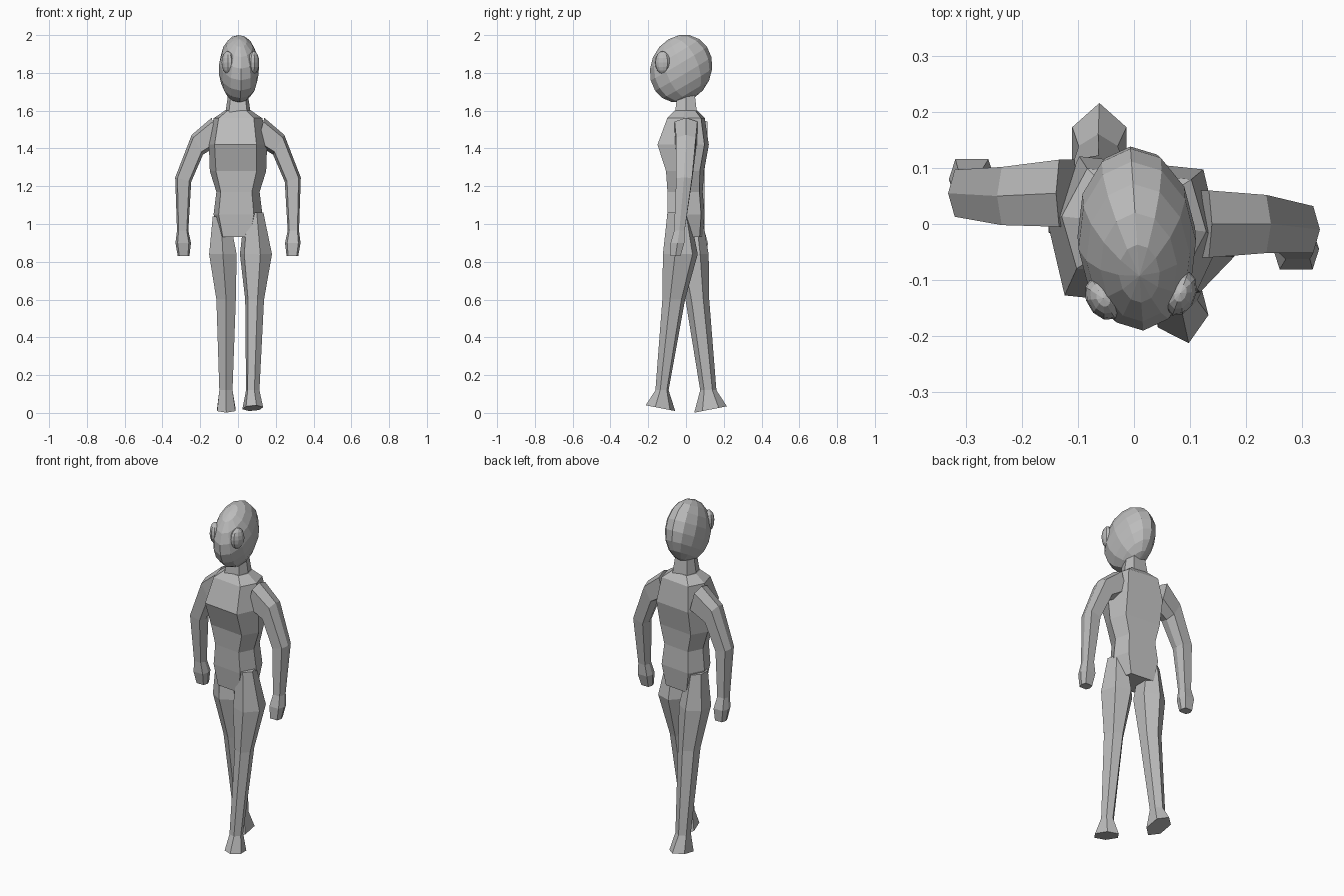
import bpy
import bmesh
from math import radians, cos, sin, pi
from mathutils import Vector, Matrix

if "Cube" in bpy.data.objects:
    bpy.data.objects.remove(bpy.data.objects["Cube"], do_unlink=True)

grey = bpy.data.materials.new("plain_grey")
grey.use_nodes = True
colour = (0.5, 0.5, 0.5, 1)
grey.diffuse_color = colour
grey.node_tree.nodes["Principled BSDF"].inputs["Base Color"].default_value = colour

POINTED = [(cos(pi / 2 + i * pi / 3), sin(pi / 2 + i * pi / 3)) for i in range(6)]
BLOCKY = [(1, 0), (0.72, 1), (-0.72, 1), (-1, 0), (-0.72, -1), (0.72, -1)]
WIDE = [(u * 1.12, v) for u, v in POINTED]


def finish(name, bm):
    bmesh.ops.recalc_face_normals(bm, faces=bm.faces)
    mesh = bpy.data.meshes.new(name)
    bm.to_mesh(mesh)
    bm.free()
    mesh.materials.append(grey)
    obj = bpy.data.objects.new(name, mesh)
    bpy.context.collection.objects.link(obj)
    return obj


def loft(name, section, rings, spin=0):
    """Skin rings of (x, y, z, half width, half depth, roll, pitch)."""
    bm = bmesh.new()
    loops = []
    for x, y, z, w, d, roll, pitch in rings:
        turn = (Matrix.Rotation(radians(-roll), 3, 'Y')
                @ Matrix.Rotation(radians(pitch), 3, 'X')
                @ Matrix.Rotation(radians(spin), 3, 'Z'))
        loops.append([bm.verts.new(turn @ Vector((u * w, v * d, 0)) + Vector((x, y, z)))
                      for u, v in section])
    for a, b in zip(loops, loops[1:]):
        for i in range(len(section)):
            j = (i + 1) % len(section)
            bm.faces.new((a[i], a[j], b[j], b[i]))
    bm.faces.new(loops[0])
    bm.faces.new(loops[-1])
    return finish(name, bm)


def ellipsoid(name, centre, radii, sides, bands, pole, yaw, lean=0):
    bm = bmesh.new()
    bmesh.ops.create_uvsphere(bm, u_segments=sides, v_segments=bands, radius=1)
    tip = Matrix.Rotation(radians(pole), 3, 'X')
    turn = Matrix.Rotation(radians(yaw), 3, 'Z')
    for v in bm.verts:
        p = tip @ v.co
        p = Vector((p.x * radii[0], p.y * radii[1], p.z * radii[2]))
        p.y += lean * p.z
        v.co = turn @ p + Vector(centre)
    return finish(name, bm)


# Torso, twisted slightly with the stride
loft("torso", BLOCKY, [
    (0, 0, 0.93, 0.1, 0.08, 0, 0),
    (0, 0, 1.05, 0.13, 0.09, 0, 0),
    (0, -0.005, 1.17, 0.115, 0.085, 0, 0),
    (0, -0.005, 1.28, 0.15, 0.09, 0, 0),
    (0, -0.015, 1.42, 0.155, 0.125, 0, 0),
    (0, 0, 1.56, 0.13, 0.09, 0, 0),
    (0, 0, 1.6, 0.07, 0.055, 0, 0)], spin=-6)
loft("neck", BLOCKY, [
    (0, 0, 1.57, 0.07, 0.06, 0, 0),
    (0, 0, 1.7, 0.05, 0.045, 0, 0)])

# Head and eyes
ellipsoid("head", (0.005, -0.026, 1.822), (0.107, 0.165, 0.18), 12, 9, 30, 4, 0.1)
ellipsoid("right_eye", (-0.055, -0.133, 1.855), (0.03, 0.042, 0.06), 10, 8, 0, 30)
ellipsoid("left_eye", (0.083, -0.124, 1.855), (0.028, 0.042, 0.06), 10, 8, 0, -20)

# Arms: shared outline, each with its own swing
ARM = [(0.12, 1.49, 0.075, 0.06, 75), (0.215, 1.42, 0.06, 0.052, 60),
       (0.29, 1.235, 0.044, 0.042, 15), (0.293, 0.965, 0.03, 0.028, 0),
       (0.29, 0.9, 0.041, 0.036, 0), (0.288, 0.83, 0.031, 0.026, 0)]
SWING = {"left_arm": (1, (0, 0, -0.01, -0.035, -0.045, -0.055)),
         "right_arm": (-1, (0.055, 0.05, 0.055, 0.07, 0.08, 0.085))}
for name, (side, path) in SWING.items():
    loft(name, BLOCKY, [(side * x, y, z, w, d, side * roll, 0)
                        for (x, z, w, d, roll), y in zip(ARM, path)])

# Legs: thigh, knee, ankle and foot, striding apart
loft("left_leg", WIDE, [
    (0.085, -0.04, 1.06, 0.045, 0.06, 0, 0),
    (0.095, -0.03, 0.84, 0.078, 0.095, 0, 0),
    (0.088, -0.065, 0.6, 0.045, 0.062, 0, 0),
    (0.078, -0.127, 0.12, 0.033, 0.036, 0, 0),
    (0.078, -0.135, 0.025, 0.048, 0.082, 0, -11)], spin=14)
loft("right_leg", WIDE, [
    (-0.09, 0.02, 1.04, 0.045, 0.065, 0, 0),
    (-0.08, 0.03, 0.84, 0.075, 0.09, 0, 0),
    (-0.063, 0.06, 0.6, 0.053, 0.063, 0, 0),
    (-0.064, 0.118, 0.12, 0.036, 0.043, 0, 0),
    (-0.062, 0.13, 0.018, 0.05, 0.088, 0, 11)])
